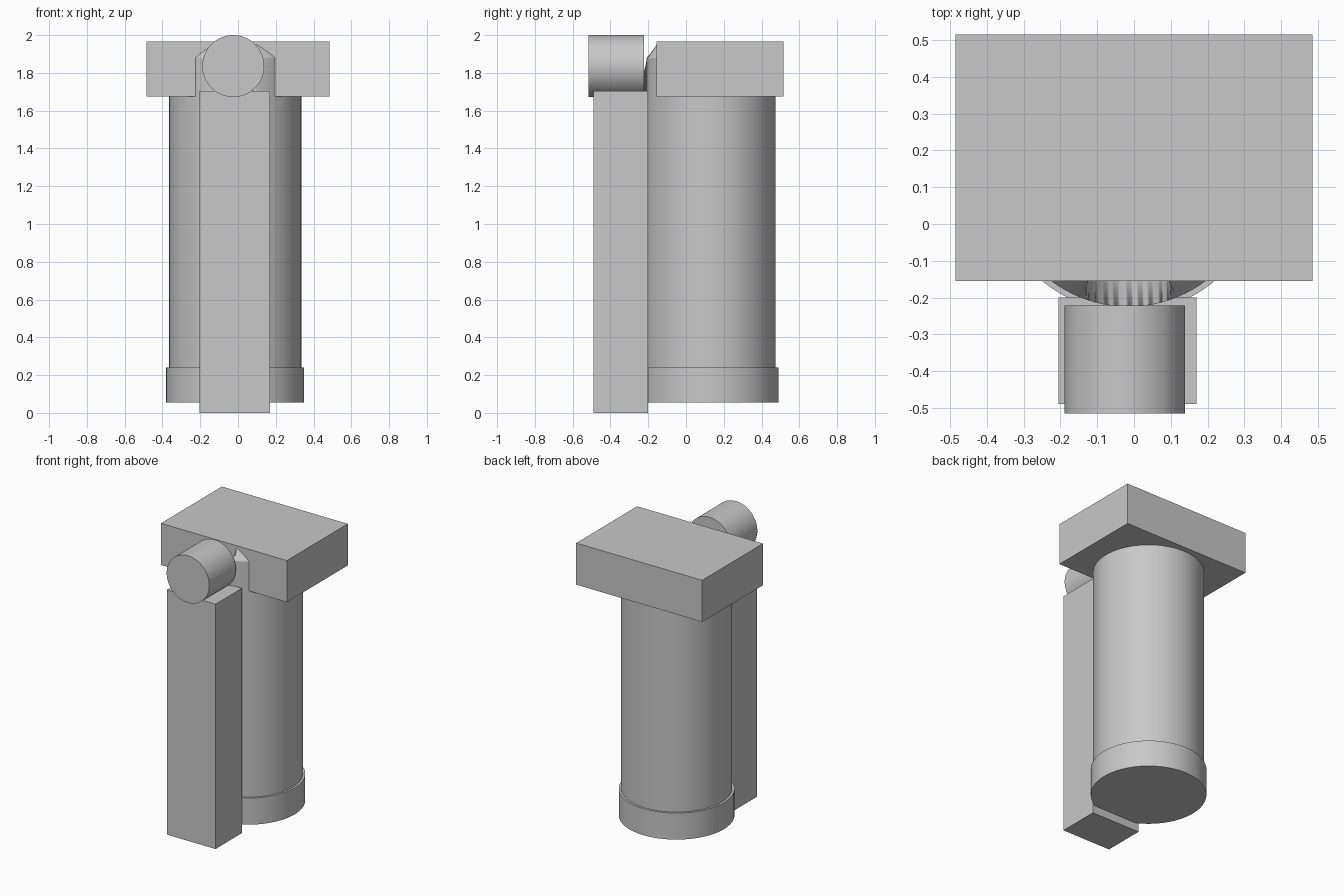
import bpy, math

if "Cube" in bpy.data.objects:
    bpy.data.objects.remove(bpy.data.objects["Cube"])

grey = bpy.data.materials.new("plain grey")
grey.diffuse_color = (0.58, 0.58, 0.58, 1)
grey.use_nodes = True
grey.node_tree.nodes["Principled BSDF"].inputs["Base Color"].default_value = grey.diffuse_color


def finish(ob, name, smooth=False):
    ob.name = name
    ob.data.materials.append(grey)
    if smooth:
        bpy.ops.object.shade_smooth_by_angle(angle=math.radians(30))
    return ob


def box(name, lo, hi):
    bpy.ops.mesh.primitive_cube_add(size=1, location=[(a + b) / 2 for a, b in zip(lo, hi)])
    ob = bpy.context.object
    ob.scale = [b - a for a, b in zip(lo, hi)]
    bpy.ops.object.transform_apply(location=False, rotation=False, scale=True)
    return finish(ob, name)


def cylinder(name, r, start, end, x, other, axis="z"):
    mid = (start + end) / 2
    loc = (x, other, mid) if axis == "z" else (x, mid, other)
    rot = (0, 0, 0) if axis == "z" else (math.pi / 2, 0, 0)
    bpy.ops.mesh.primitive_cylinder_add(vertices=96, radius=r, depth=end - start,
                                        location=loc, rotation=rot)
    return finish(bpy.context.object, name, True)


CX, CY = -0.015, 0.125

# Main body and its bottom collar
body = cylinder("body", 0.35, 0.15, 1.88, CX, CY)
cylinder("bottom_collar", 0.365, 0.055, 0.24, CX, CY)

# Tapered shoulder, its peak hidden inside the top block
bpy.ops.mesh.primitive_cone_add(vertices=96, radius1=0.35, radius2=0.295, depth=0.08,
                                location=(CX, CY, 1.92))
shoulder = finish(bpy.context.object, "shoulder", True)

# Round channel through the front of the shoulder
cutter = cylinder("channel_cutter", 0.115, -0.4, -0.13, CX, 1.916, "y")
cutter.hide_render = True
cutter.hide_set(True)
for part in (body, shoulder):
    mod = part.modifiers.new("channel", "BOOLEAN")
    mod.operation = "DIFFERENCE"
    mod.solver = "EXACT"
    mod.object = cutter

# Top block, front post and the round knob resting on the post
box("top_block", (-0.485, -0.155, 1.675), (0.485, 0.515, 1.965))
box("front_post", (-0.205, -0.49, 0), (0.17, -0.2, 1.705))
cylinder("front_knob", 0.164, -0.515, -0.222, -0.025, 1.836, "y")
